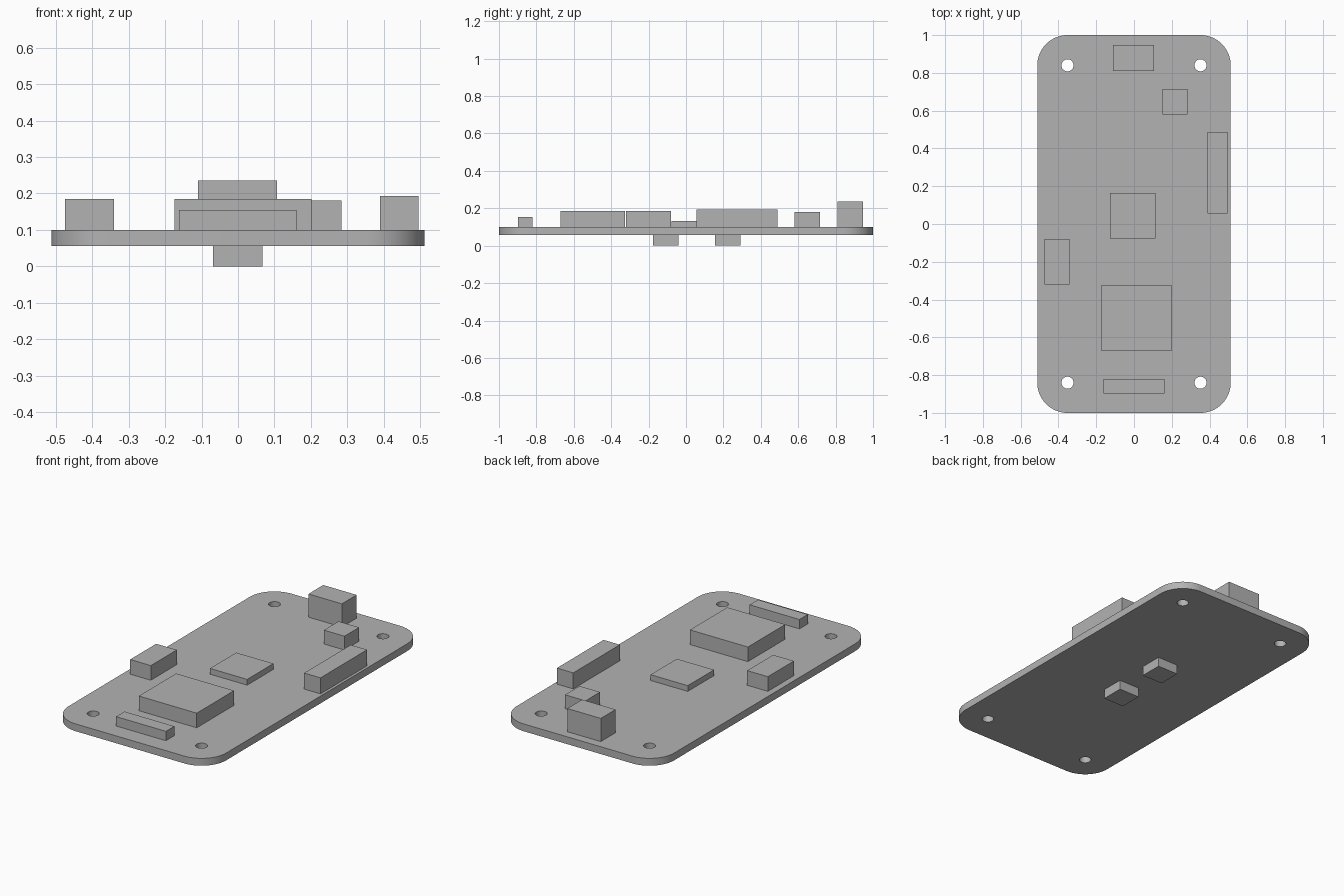
import bpy
import bmesh
import math

cube = bpy.data.objects.get("Cube")
if cube:
    bpy.data.objects.remove(cube, do_unlink=True)

UNDER, TOP = 0.056, 0.099          # board faces
HALF_X, HALF_Y, RADIUS = 0.512, 1.0, 0.16
HOLE_R = 0.032

grey = bpy.data.materials.new("plain_grey")
grey.use_nodes = True
colour = (0.45, 0.45, 0.45, 1)
grey.diffuse_color = colour
grey.node_tree.nodes["Principled BSDF"].inputs["Base Color"].default_value = colour


def box(name, x0, x1, y0, y1, z0, z1):
    """Box between two corners."""
    bm = bmesh.new()
    bmesh.ops.create_cube(bm, size=1)
    for v in bm.verts:
        v.co = ((x0 + x1) / 2 + v.co.x * (x1 - x0),
                (y0 + y1) / 2 + v.co.y * (y1 - y0),
                (z0 + z1) / 2 + v.co.z * (z1 - z0))
    mesh = bpy.data.meshes.new(name)
    bm.to_mesh(mesh)
    bm.free()
    mesh.materials.append(grey)
    obj = bpy.data.objects.new(name, mesh)
    bpy.context.collection.objects.link(obj)
    return obj


# Circuit board with rounded corners
board = box("circuit_board", -HALF_X, HALF_X, -HALF_Y, HALF_Y, UNDER, TOP)
bm = bmesh.new()
bm.from_mesh(board.data)
upright = [e for e in bm.edges if abs(e.verts[0].co.z - e.verts[1].co.z) > 0.01]
bmesh.ops.bevel(bm, geom=upright, offset=RADIUS, segments=16, profile=0.5,
                affect='EDGES')
bm.to_mesh(board.data)
bm.free()

# Mounting holes, concentric with the corners
cutters = []
for sx in (-1, 1):
    for sy in (-1, 1):
        bpy.ops.mesh.primitive_cylinder_add(
            vertices=32, radius=HOLE_R, depth=0.5,
            location=(sx * (HALF_X - RADIUS), sy * (HALF_Y - RADIUS), TOP))
        cutter = bpy.context.object
        cutter.name = "hole_cutter"
        cutter.hide_render = True
        cutter.data.materials.append(grey)
        mod = board.modifiers.new("mounting_hole", 'BOOLEAN')
        mod.operation = 'DIFFERENCE'
        mod.solver = 'EXACT'
        mod.object = cutter
        cutters.append(cutter)

bpy.ops.object.select_all(action='DESELECT')
board.select_set(True)
bpy.context.view_layer.objects.active = board
for mod in list(board.modifiers):
    bpy.ops.object.modifier_apply(modifier=mod.name)
bpy.ops.object.shade_smooth_by_angle(angle=math.radians(30))
for cutter in cutters:
    bpy.data.objects.remove(cutter, do_unlink=True)

# Parts on the upper face: x range, y range, top height
for name, x0, x1, y0, y1, z1 in (
    ("rear_connector", -0.11, 0.107, 0.81, 0.947, 0.235),
    ("small_socket", 0.151, 0.284, 0.581, 0.716, 0.18),
    ("left_side_connector", 0.39, 0.496, 0.056, 0.488, 0.193),
    ("flat_chip", -0.127, 0.114, -0.078, 0.165, 0.133),
    ("right_side_connector", -0.475, -0.341, -0.321, -0.08, 0.185),
    ("main_module", -0.174, 0.202, -0.671, -0.325, 0.185),
    ("front_strip", -0.162, 0.161, -0.898, -0.82, 0.154),
):
    box(name, x0, x1, y0, y1, TOP, z1)

# Buttons on the underside
for name, y0 in (("front_button", -0.176), ("rear_button", 0.156)):
    box(name, -0.068, 0.067, y0, y0 + 0.135, 0, UNDER)
